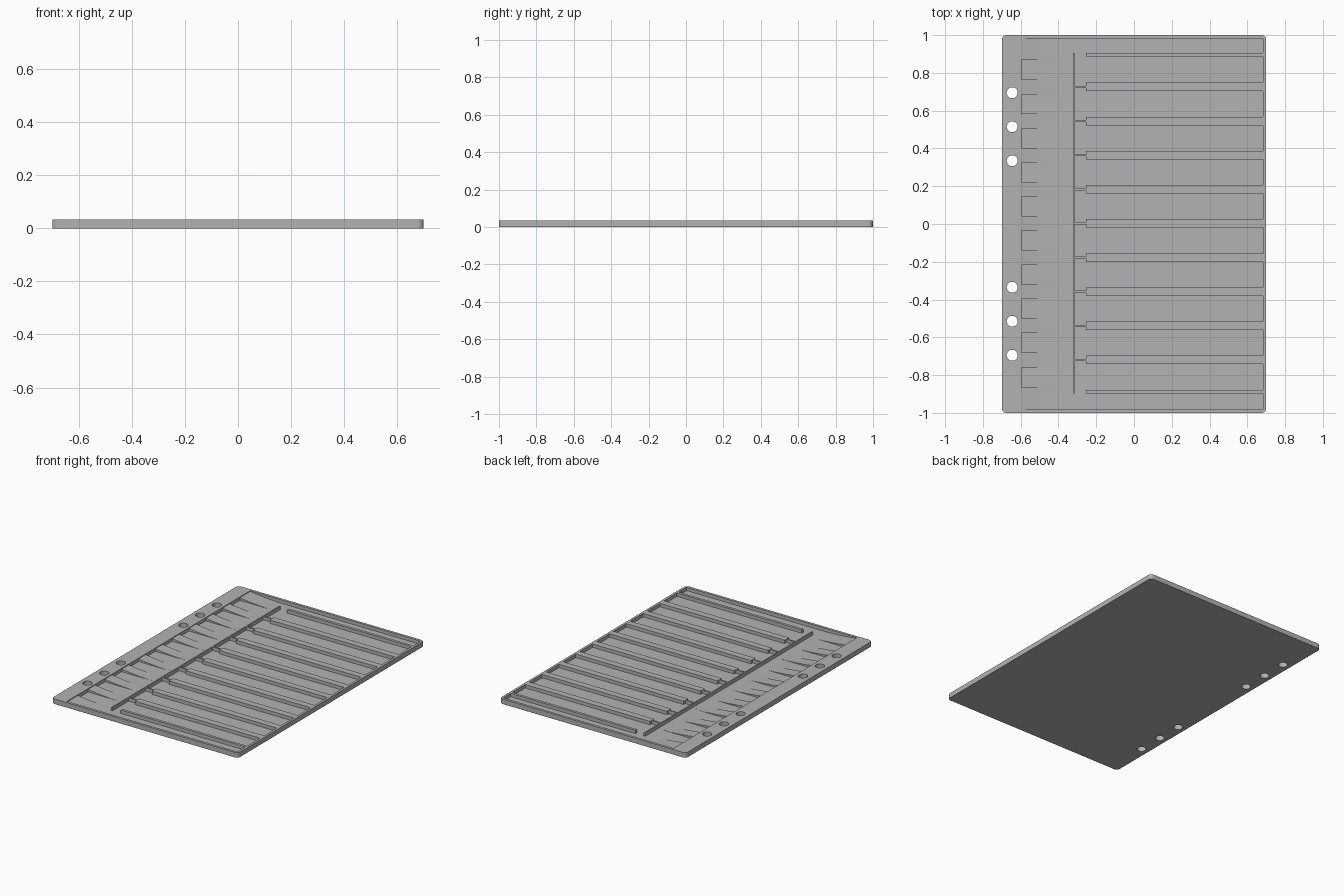
import bpy, bmesh, math

if "Cube" in bpy.data.objects:
    bpy.data.objects.remove(bpy.data.objects["Cube"])

H, FLOOR = 0.034, 0.011           # plate height, pocket floor height
PITCH, CY = 0.1806, 0.003         # slot spacing, slot pattern centre
X0, X1, YP = -0.596, 0.684, 0.983  # pocket limits

grey = bpy.data.materials.new("plastic_grey")
grey.diffuse_color = (0.45, 0.45, 0.45, 1)
grey.use_nodes = True
grey.node_tree.nodes["Principled BSDF"].inputs["Base Color"].default_value = grey.diffuse_color


def finish(name, bm):
    bmesh.ops.recalc_face_normals(bm, faces=bm.faces)
    me = bpy.data.meshes.new(name)
    bm.to_mesh(me)
    bm.free()
    me.materials.append(grey)
    ob = bpy.data.objects.new(name, me)
    bpy.context.collection.objects.link(ob)
    return ob


def add_box(bm, x0, x1, y0, y1, z0, z1):
    r = bmesh.ops.create_cube(bm, size=1)
    for v in r["verts"]:
        v.co.x = x1 if v.co.x > 0 else x0
        v.co.y = y1 if v.co.y > 0 else y0
        v.co.z = z1 if v.co.z > 0 else z0


def box(name, *dims):
    bm = bmesh.new()
    add_box(bm, *dims)
    return finish(name, bm)


def cut(target, cutter):
    m = target.modifiers.new("cut", "BOOLEAN")
    m.operation, m.solver, m.object = "DIFFERENCE", "EXACT", cutter
    cutter.hide_render = True
    cutter.hide_set(True)


# base plate with rounded upright corners
bm = bmesh.new()
add_box(bm, -0.7, 0.7, -1, 1, 0, H)
up = [e for e in bm.edges if abs(e.verts[0].co.z - e.verts[1].co.z) > 0.01]
bmesh.ops.bevel(bm, geom=up, offset=0.025, segments=6, profile=0.5, affect="EDGES")
plate = finish("base_plate", bm)

# shallow pocket
cut(plate, box("pocket_cutter", X0, X1, -YP, YP, FLOOR, H + 0.05))

# six binder holes
bm = bmesh.new()
for y in (0.695, 0.515, 0.335, -0.335, -0.515, -0.695):
    r = bmesh.ops.create_cone(bm, cap_ends=True, segments=32, radius1=0.029,
                              radius2=0.029, depth=0.2)
    bmesh.ops.translate(bm, verts=r["verts"], vec=(-0.645, y, 0))
cut(plate, finish("hole_cutter", bm))

# long divider ribs with thin stubs reaching the cross wall
B = FLOOR - 0.002
for i in range(-4, 5):
    y = CY + i * PITCH
    box("divider_rib", -0.253, X1 + 0.002, y - 0.0225, y + 0.0225, B, H)
    box("rib_stub", -0.317, -0.251, y - 0.005, y + 0.005, B, H)
for s in (-1, 1):
    y = CY + s * 0.892
    box("end_rib", -0.253, X1 + 0.002, y - 0.009, y + 0.009, B, H)

# thin cross wall
box("cross_wall", -0.324, -0.315, CY - 0.901, CY + 0.901, B, H)


# concave ramps fading to the floor, narrowing at the tip
def ramp(y0, y1, t0, t1, n=12):
    bm = bmesh.new()
    rings = []
    for i in range(n + 1):
        t = i / n
        x = X0 - 0.001 + t * 0.252
        z = FLOOR + 0.018 * (1 - t) ** 2
        k = max(0, (t - 0.85) / 0.15) * 0.013
        a, b = y0 + k * t0, y1 - k * t1
        rings.append([bm.verts.new(p) for p in
                      ((x, a, B), (x, b, B), (x, b, z), (x, a, z))])
    for p, q in zip(rings, rings[1:]):
        for j in range(4):
            bm.faces.new((p[j], p[(j + 1) % 4], q[(j + 1) % 4], q[j]))
    bm.faces.new(rings[0])
    bm.faces.new(rings[-1])
    finish("slot_ramp", bm)


for i in range(-4, 5):
    y = CY + i * PITCH
    ramp(y - 0.039, y + 0.039, 1, 1)
ramp(CY + 0.868, YP + 0.001, 1, 0)
ramp(-YP - 0.001, CY - 0.868, 0, 1)
